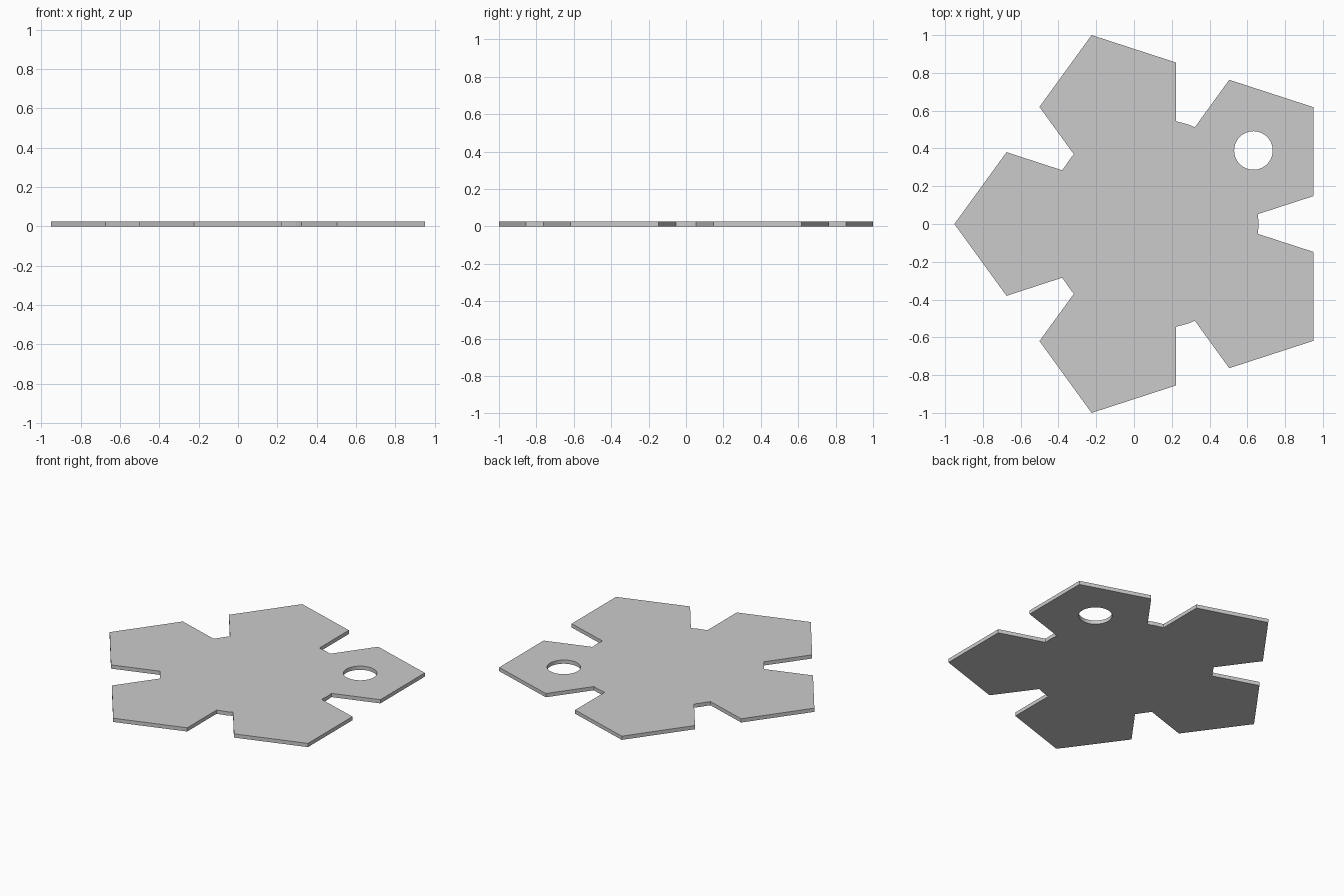
import bpy, bmesh
from math import radians, cos, sin
from mathutils import Vector

if "Cube" in bpy.data.objects:
    bpy.data.objects.remove(bpy.data.objects["Cube"])

CX = 0.1005        # hub centre on x
TIP = 1.0515       # hub centre to arm tip
SIDE = 0.47        # pentagon side length
HUB_R = 0.559      # hub disc radius
HALF = 30.6        # half angle of an arm where it meets the hub
THICK = 0.025


def polar(r, deg, c=(CX, 0.0)):
    return Vector((c[0] + r * cos(radians(deg)), c[1] + r * sin(radians(deg)), 0))


def add_loop(bm, pts):
    vs = [bm.verts.new(p) for p in pts]
    return [bm.edges.new((vs[i], vs[(i + 1) % len(vs)])) for i in range(len(vs))]


# Outline: five pentagon arms joined by short hub arcs
outline = []
for k in range(5):
    a = 36 + 72 * k
    tip = polar(TIP, a)
    outline += [polar(0.558, a - HALF),
                polar(SIDE, a + 180 + 54, tip),
                tip,
                polar(SIDE, a + 180 - 54, tip),
                polar(0.558, a + HALF)]
    outline += [polar(HUB_R, d) for d in range(0, 400, 10)
                if a + HALF < d < a + 72 - HALF]

# Hanging hole in one arm
centre = polar(0.659, 36.2)
hole = [polar(0.102, d, centre) for d in range(0, 360, 10)]

# Fill between the loops, then extrude to a thin plate
bm = bmesh.new()
edges = add_loop(bm, outline) + add_loop(bm, hole)
bmesh.ops.triangle_fill(bm, use_beauty=True, use_dissolve=False, edges=edges)
ext = bmesh.ops.extrude_face_region(bm, geom=bm.faces[:], use_keep_orig=True)
bmesh.ops.translate(bm, vec=(0, 0, THICK),
                    verts=[g for g in ext["geom"] if isinstance(g, bmesh.types.BMVert)])
bmesh.ops.recalc_face_normals(bm, faces=bm.faces[:])

mesh = bpy.data.meshes.new("pentagon_plate")
bm.to_mesh(mesh)
bm.free()
plate = bpy.data.objects.new("pentagon_plate", mesh)
bpy.context.collection.objects.link(plate)
